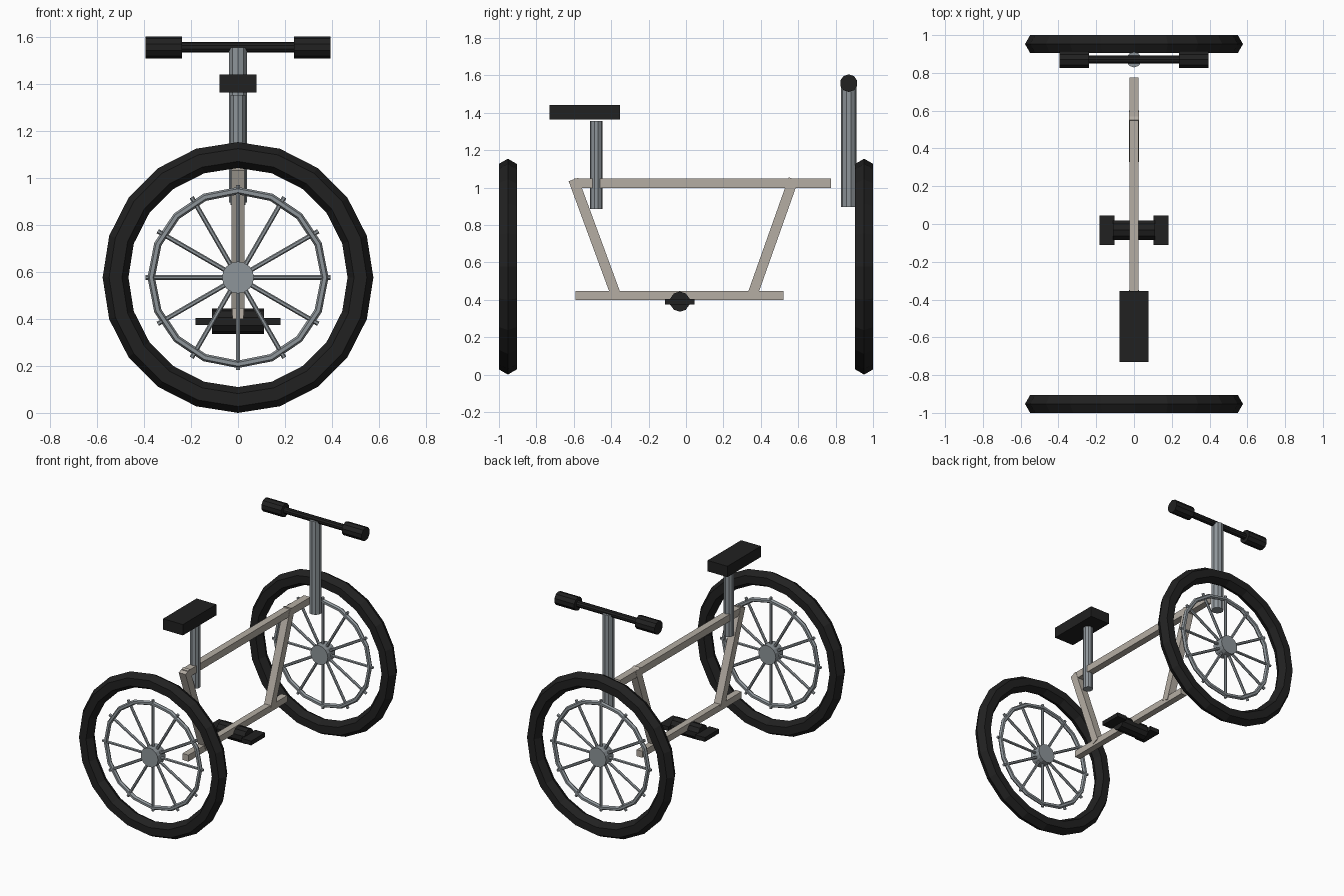
import bpy
import math
from mathutils import Vector

cube = bpy.data.objects.get("Cube")
if cube:
    bpy.data.objects.remove(cube, do_unlink=True)


def material(name, colour):
    m = bpy.data.materials.new(name)
    m.use_nodes = True
    m.diffuse_color = (*colour, 1)
    bsdf = next(n for n in m.node_tree.nodes if n.type == "BSDF_PRINCIPLED")
    bsdf.inputs["Base Color"].default_value = (*colour, 1)
    return m


BLACK = material("black rubber", (0.015, 0.015, 0.015))
STEEL = material("grey steel", (0.27, 0.30, 0.32))
FRAME = material("beige paint", (0.46, 0.42, 0.37))


def finish(name, mat):
    ob = bpy.context.object
    ob.name = name
    ob.data.name = name
    ob.data.materials.clear()
    ob.data.materials.append(mat)
    return ob


def rod(name, a, b, radius, sides, mat):
    """Prism between two points."""
    a, b = Vector(a), Vector(b)
    d = b - a
    bpy.ops.mesh.primitive_cylinder_add(
        vertices=sides, radius=radius, depth=d.length, location=(a + b) / 2,
        rotation=d.to_track_quat("Z", "Y").to_euler())
    return finish(name, mat)


def box(name, centre, size, mat, tilt=0):
    bpy.ops.mesh.primitive_cube_add(size=1, location=centre, rotation=(tilt, 0, 0))
    ob = finish(name, mat)
    ob.scale = size
    return ob


def beam(name, a, b, width):
    """Square frame tube between two (y, z) points in the middle plane."""
    dy, dz = b[0] - a[0], b[1] - a[1]
    return box(name, (0, (a[0] + b[0]) / 2, (a[1] + b[1]) / 2),
               (width, math.hypot(dy, dz), width), FRAME, math.atan2(dz, dy))


def ring(name, centre, major, minor, segments, mat):
    bpy.ops.mesh.primitive_torus_add(
        location=centre, rotation=(math.pi / 2, 0, 0), major_radius=major,
        minor_radius=minor, major_segments=segments, minor_segments=6)
    return finish(name, mat)


# Wheels: tyre, rim, hub and spokes
def wheel(prefix, y):
    centre = Vector((0, y, 0.577))
    ring(prefix + "_tyre", centre, 0.522, 0.055, 20, BLACK)
    ring(prefix + "_rim", centre, 0.37, 0.016, 16, STEEL)
    half = Vector((0, 0.042, 0))
    rod(prefix + "_hub", centre - half, centre + half, 0.068, 16, STEEL)
    for i in range(12):
        t = math.radians(30 * i)
        out = Vector((math.cos(t), 0, math.sin(t)))
        rod(f"{prefix}_spoke_{i + 1}", centre, centre + out * 0.395, 0.01, 6, STEEL)


wheel("front_wheel", -0.9525)
wheel("back_wheel", 0.9525)

# Frame
beam("top_tube", (-0.6, 1.023), (0.775, 1.023), 0.05)
beam("bottom_tube", (-0.59, 0.423), (0.52, 0.423), 0.046)
beam("front_strut", (-0.374, 0.423), (-0.602, 1.043), 0.054)
beam("back_strut", (0.354, 0.423), (0.575, 1.046), 0.054)

# Seat
box("seat", (0, -0.542, 1.403), (0.156, 0.376, 0.077), BLACK)
rod("seat_post", (0, -0.48, 0.885), (0, -0.48, 1.355), 0.034, 10, STEEL)

# Handlebar
BAR_Y, BAR_Z = 0.87, 1.558
rod("handlebar_stem", (0, BAR_Y, 0.897), (0, BAR_Y, BAR_Z), 0.041, 10, STEEL)
rod("handlebar", (-0.3, BAR_Y, BAR_Z), (0.3, BAR_Y, BAR_Z), 0.022, 10, BLACK)

# Crank
CRANK_Y, CRANK_Z = -0.033, 0.39
rod("crank", (-0.11, CRANK_Y, CRANK_Z), (0.11, CRANK_Y, CRANK_Z), 0.054, 10, BLACK)

# Grips and pedals on both sides
for side, s in (("left", 1), ("right", -1)):
    rod(side + "_grip", (s * 0.238, BAR_Y, BAR_Z), (s * 0.394, BAR_Y, BAR_Z),
        0.047, 10, BLACK)
    box(side + "_pedal", (s * 0.143, CRANK_Y, CRANK_Z), (0.077, 0.158, 0.03), BLACK)
